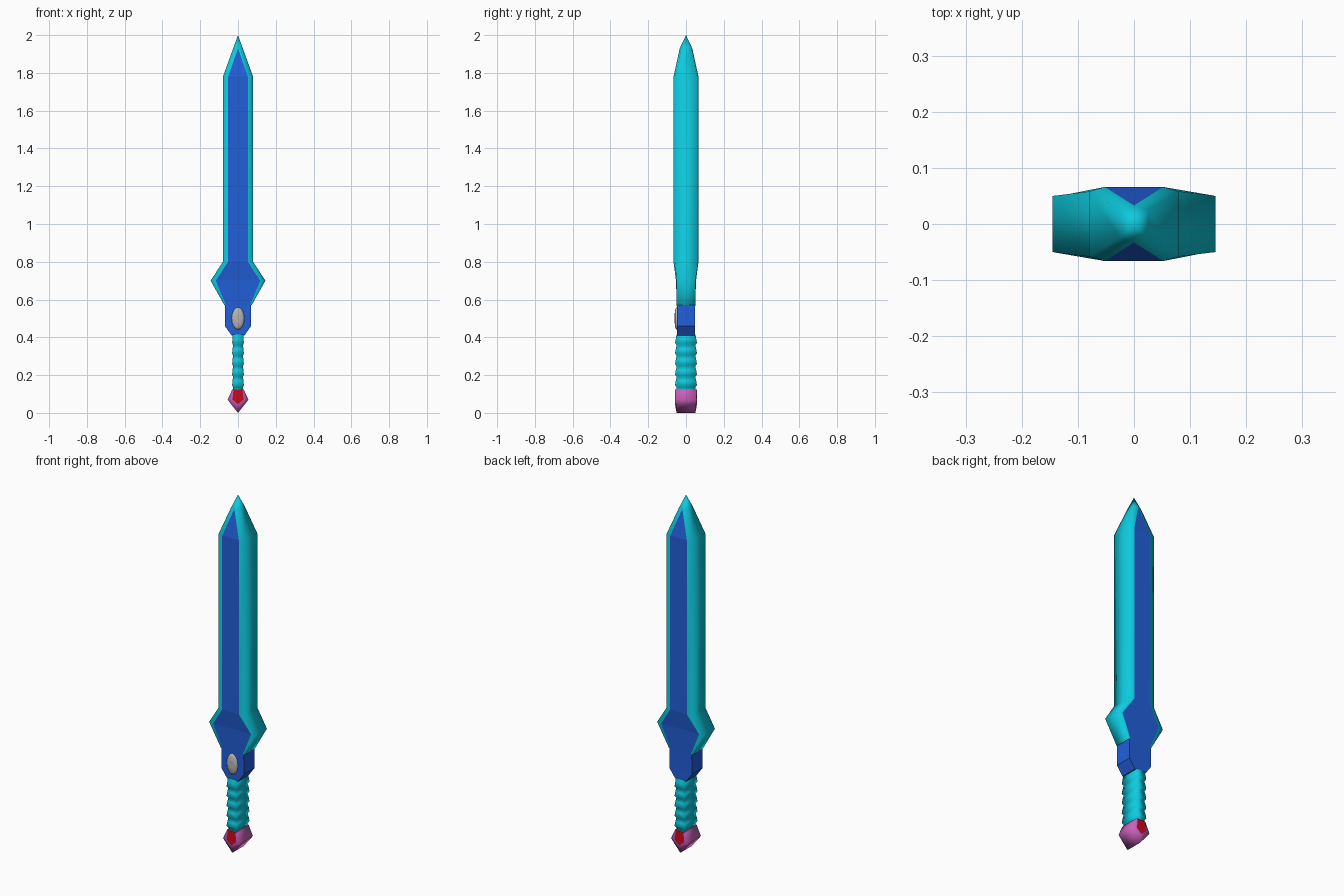
import bpy, bmesh, math

if "Cube" in bpy.data.objects:
    bpy.data.objects.remove(bpy.data.objects["Cube"])


def material(name, rgb):
    m = bpy.data.materials.new(name)
    m.diffuse_color = (*rgb, 1)
    m.use_nodes = True
    m.node_tree.nodes["Principled BSDF"].inputs["Base Color"].default_value = m.diffuse_color
    return m


CYAN = material("cyan", (0.004, 0.60, 0.74))
BLUE = material("blue", (0.016, 0.115, 0.70))
PINK = material("pink", (0.62, 0.12, 0.52))
RED = material("red", (0.58, 0.003, 0.012))
GREY = material("grey", (0.47, 0.47, 0.46))


def section(z, ix, iy, ox, oy):
    """Eight-sided ring: flat front/back of half width ix, sides at ox."""
    half = [(ix, -iy), (ox, -oy), (ox, oy), (ix, iy)]
    return [(x, y, z) for x, y in half] + [(-x, -y, z) for x, y in half]


def box_ring(z, hx, hy):
    return [(hx, -hy, z), (hx, hy, z), (-hx, hy, z), (-hx, -hy, z)]


def loft(name, rings, mats, panels=(), smooth=True):
    """Skin rings; strips listed in panels get the second, flat material."""
    bm = bmesh.new()
    rows = [[bm.verts.new(p) for p in r] for r in rings]
    n = len(rings[0])
    for a, b in zip(rows, rows[1:]):
        for k in range(n):
            j = (k + 1) % n
            f = bm.faces.new((a[k], a[j], b[j], b[k]))
            f.material_index = 1 if k in panels else 0
            f.smooth = smooth and k not in panels
    bm.faces.new(rows[0][::-1])
    bm.faces.new(rows[-1])
    bmesh.ops.remove_doubles(bm, verts=bm.verts, dist=1e-5)
    bmesh.ops.recalc_face_normals(bm, faces=bm.faces)
    for e in bm.edges:
        # keep a hard line where colours or flat faces meet
        if len({(f.material_index, f.smooth) for f in e.link_faces}) > 1:
            e.smooth = False
    me = bpy.data.meshes.new(name)
    bm.to_mesh(me)
    bm.free()
    for m in mats:
        me.materials.append(m)
    ob = bpy.data.objects.new(name, me)
    bpy.context.collection.objects.link(ob)
    return ob


# Blade with side wings: cyan edges, blue flats
loft("blade", [section(*s) for s in (
    (0.57, 0.064, 0.049, 0.072, 0.048),
    (0.70, 0.118, 0.053, 0.145, 0.050),
    (0.80, 0.052, 0.066, 0.080, 0.058),
    (1.78, 0.052, 0.066, 0.080, 0.058),
    (1.93, 0.000, 0.033, 0.0255, 0.025),
    (2.00, 0.000, 0.000, 0.000, 0.000))], [CYAN, BLUE], (3, 7))

# Guard block below the blade
loft("guard", [box_ring(z, x, y) for z, x, y in (
    (0.41, 0.034, 0.048), (0.46, 0.07, 0.048), (0.57, 0.07, 0.049))],
    [BLUE], smooth=False)

# Wrapped grip: each wrap flares downwards and steps back in
grip = [box_ring(0.12, 0.025, 0.050)]
for i in range(5):
    z = 0.135 + 0.056 * i
    grip += [box_ring(z, 0.026, 0.049),
             box_ring(z + 0.012, 0.031, 0.058),
             box_ring(z + 0.035, 0.029, 0.054)]
grip.append(box_ring(0.415, 0.028, 0.050))
loft("grip", grip, [CYAN])

# Pommel with red panels front and back
loft("pommel", [section(*s) for s in (
    (0.000, 0.000, 0.050, 0.000, 0.050),
    (0.045, 0.000, 0.058, 0.036, 0.053),
    (0.070, 0.029, 0.058, 0.055, 0.054),
    (0.125, 0.024, 0.057, 0.030, 0.053))], [PINK, RED], (3, 7))

# Oval gem on the front of the guard only
loft("gem", [[(0.034 * r * math.cos(t), y, 0.50 + 0.06 * r * math.sin(t))
              for t in (math.tau * k / 16 for k in range(16))]
             for y, r in ((-0.045, 1.0), (-0.052, 0.97),
                          (-0.057, 0.8), (-0.060, 0.4))], [GREY])
